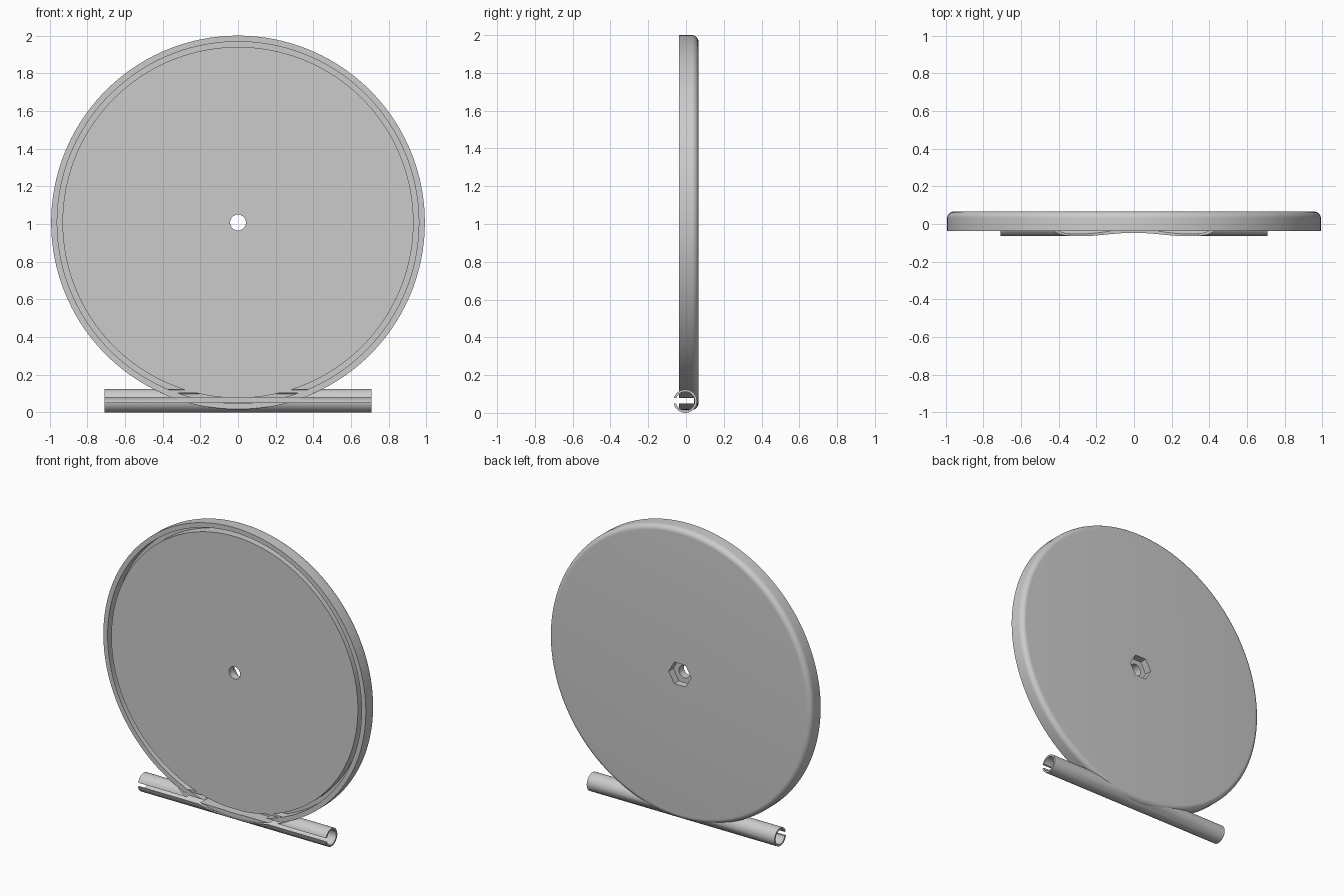
import bpy, bmesh, math
from mathutils import Matrix

if "Cube" in bpy.data.objects:
    bpy.data.objects.remove(bpy.data.objects["Cube"])

R, CZ = 0.992, 1.008            # disc radius and centre height
FRONT, BACK = -0.037, 0.066     # disc faces
TUBE_R, BORE_R, TUBE_Y, TUBE_Z = 0.062, 0.05, -0.004, 0.062

grey = bpy.data.materials.new("plain grey")
grey.diffuse_color = (0.6, 0.6, 0.6, 1)
grey.use_nodes = True
grey.node_tree.nodes["Principled BSDF"].inputs["Base Color"].default_value = grey.diffuse_color


def make(name, bm):
    bmesh.ops.recalc_face_normals(bm, faces=bm.faces)
    me = bpy.data.meshes.new(name)
    bm.to_mesh(me)
    bm.free()
    ob = bpy.data.objects.new(name, me)
    bpy.context.collection.objects.link(ob)
    me.materials.append(grey)
    return ob


def lathe(name, profile, steps, matrix):
    """Revolve a closed (radius, height) profile about local z."""
    bm = bmesh.new()
    rings = []
    for i in range(steps):
        a = 2 * math.pi * i / steps
        rings.append([bm.verts.new((r * math.cos(a), r * math.sin(a), h)) for r, h in profile])
    n = len(profile)
    for i in range(steps):
        p, q = rings[i], rings[(i + 1) % steps]
        for j in range(n):
            k = (j + 1) % n
            bm.faces.new((p[j], p[k], q[k], q[j]))
    bm.transform(matrix)
    return make(name, bm)


def prism(name, radius, y0, y1, sides):
    """Solid prism along y, centred on the disc axis."""
    bm = bmesh.new()
    bmesh.ops.create_cone(bm, cap_ends=True, segments=sides, radius1=radius, radius2=radius, depth=y1 - y0)
    bm.transform(Matrix.Translation((0, (y0 + y1) / 2, CZ)) @ Matrix.Rotation(-math.pi / 2, 4, 'X'))
    return make(name, bm)


def boolean(ob, other, op):
    m = ob.modifiers.new(op.lower(), 'BOOLEAN')
    m.operation, m.solver, m.object = op, 'EXACT', other
    bpy.context.view_layer.objects.active = ob
    bpy.ops.object.modifier_apply(modifier=m.name)
    bpy.data.objects.remove(other)


# Disc: axle hole, ring groove in the front, rounded back edge
f = 0.035
fillet = [(R - f + f * math.cos(t * math.pi / 16), BACK - f + f * math.sin(t * math.pi / 16)) for t in range(9)]
profile = [(0.042, FRONT), (0.932, FRONT), (0.932, 0.03), (0.96, 0.03), (0.96, FRONT),
           (R, FRONT)] + fillet + [(0.042, BACK)]
disc = lathe("slotted_disc", profile, 160,
             Matrix.Translation((0, 0, CZ)) @ Matrix.Rotation(-math.pi / 2, 4, 'X'))

# Hexagonal nut pocket in the back, corners pointing sideways
pocket = prism("nut_pocket", 0.085, 0.016, 0.2, 6)
pocket.data.transform(Matrix.Translation((0, 0, CZ)) @ Matrix.Rotation(math.pi / 6, 4, 'Y')
                      @ Matrix.Translation((0, 0, -CZ)))
boolean(disc, pocket, 'DIFFERENCE')

# Tube along x, trimmed clear of the disc's front face
tube = lathe("tube", [(BORE_R, -0.71), (TUBE_R, -0.71), (TUBE_R, 0.71), (BORE_R, 0.71)], 48,
             Matrix.Translation((0, TUBE_Y, TUBE_Z)) @ Matrix.Rotation(math.pi / 2, 4, 'Y'))
boolean(tube, prism("front_trim", R - 0.001, -0.3, FRONT + 0.006, 160), 'DIFFERENCE')
boolean(disc, tube, 'UNION')

# Long slot through the tube's front wall and the foot of the disc
bm = bmesh.new()
bmesh.ops.create_cube(bm, size=1)
bm.transform(Matrix.Translation((0, -0.079, 0.0645)) @ Matrix.Diagonal((2, 0.242, 0.027, 1)))
boolean(disc, make("slot", bm), 'DIFFERENCE')

disc.select_set(True)
bpy.context.view_layer.objects.active = disc
bpy.ops.object.shade_smooth_by_angle(angle=math.radians(30))
